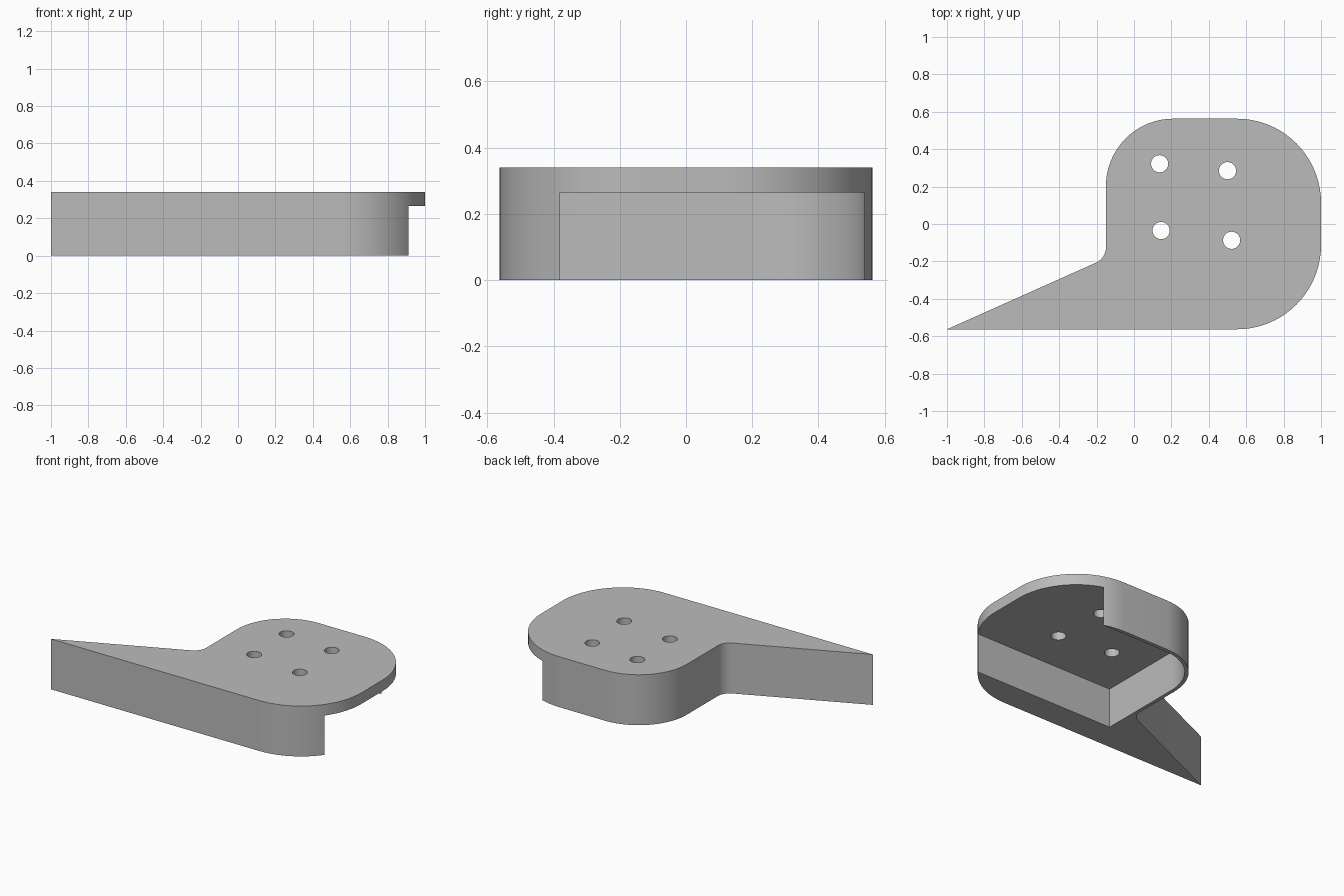
import bpy, bmesh, math
from mathutils import Vector

if "Cube" in bpy.data.objects:
    bpy.data.objects.remove(bpy.data.objects["Cube"], do_unlink=True)

HALF_Y, HEIGHT, DECK_BOTTOM, WALL = 0.563, 0.34, 0.265, 0.024
LEFT = -0.15  # outer face of the side wall

grey = bpy.data.materials.new("plain grey")
grey.use_nodes = True
grey.diffuse_color = (0.5, 0.5, 0.5, 1)
grey.node_tree.nodes["Principled BSDF"].inputs["Base Color"].default_value = grey.diffuse_color


def rounded(corners, steps=20):
    """Outline through (x, y, radius) corners, each filleted by a tangent arc."""
    points = []
    for i, (x, y, r) in enumerate(corners):
        p = Vector((x, y))
        if r == 0:
            points.append(p)
            continue
        a = (Vector(corners[i - 1][:2]) - p).normalized()
        b = (Vector(corners[(i + 1) % len(corners)][:2]) - p).normalized()
        half = a.angle(b) / 2
        centre = p + (a + b).normalized() * (r / math.sin(half))
        start = p + a * (r / math.tan(half)) - centre
        end = p + b * (r / math.tan(half)) - centre
        sweep = math.pi - 2 * half
        for k in range(steps + 1):
            t = k / steps
            arc = start * math.sin((1 - t) * sweep) + end * math.sin(t * sweep)
            points.append(centre + arc / math.sin(sweep))
    return points


def prism(name, outline, z0, z1):
    bm = bmesh.new()
    base = bm.faces.new([bm.verts.new((p.x, p.y, z0)) for p in outline])
    top = bmesh.ops.extrude_face_region(bm, geom=[base])["geom"]
    bmesh.ops.translate(bm, vec=(0, 0, z1 - z0),
                        verts=[v for v in top if isinstance(v, bmesh.types.BMVert)])
    bmesh.ops.recalc_face_normals(bm, faces=bm.faces[:])
    mesh = bpy.data.meshes.new(name)
    bm.to_mesh(mesh)
    bm.free()
    mesh.materials.append(grey)
    obj = bpy.data.objects.new(name, mesh)
    bpy.context.collection.objects.link(obj)
    return obj


# Rounded plate with a tapering arm, at full height
arm_root_y = -0.183
body = prism("plate_with_arm", rounded([
    (-1, -HALF_Y, 0), (1, -HALF_Y, 0.45), (1, HALF_Y, 0.45),
    (LEFT, HALF_Y, 0.36), (LEFT, arm_root_y, 0.09)]), 0, HEIGHT)

# Pocket under the deck, open on one side, leaving a thin wall and a thick front rail
inner = LEFT + WALL
cutters = [prism("pocket_cutter", rounded([
    (inner, -0.38, 0), (1.2, -0.38, 0), (1.2, HALF_Y - WALL, 0),
    (inner, HALF_Y - WALL, 0.36 - WALL)]), -0.1, DECK_BOTTOM)]

# Four screw holes through the deck
for x, y in [(0.137, 0.322), (0.5, 0.285), (0.145, -0.035), (0.522, -0.087)]:
    circle = [Vector((x + 0.046 * math.cos(k * math.tau / 32),
                      y + 0.046 * math.sin(k * math.tau / 32))) for k in range(32)]
    cutters.append(prism("hole_cutter", circle, 0.2, 0.4))

bpy.ops.object.select_all(action="DESELECT")
bpy.context.view_layer.objects.active = body
body.select_set(True)
for cutter in cutters:
    cutter.hide_render = True
    cut = body.modifiers.new("cut", "BOOLEAN")
    cut.operation, cut.solver, cut.object = "DIFFERENCE", "EXACT", cutter
    bpy.ops.object.modifier_apply(modifier=cut.name)
    bpy.data.objects.remove(cutter, do_unlink=True)

bpy.ops.object.shade_smooth_by_angle(angle=math.radians(25))
